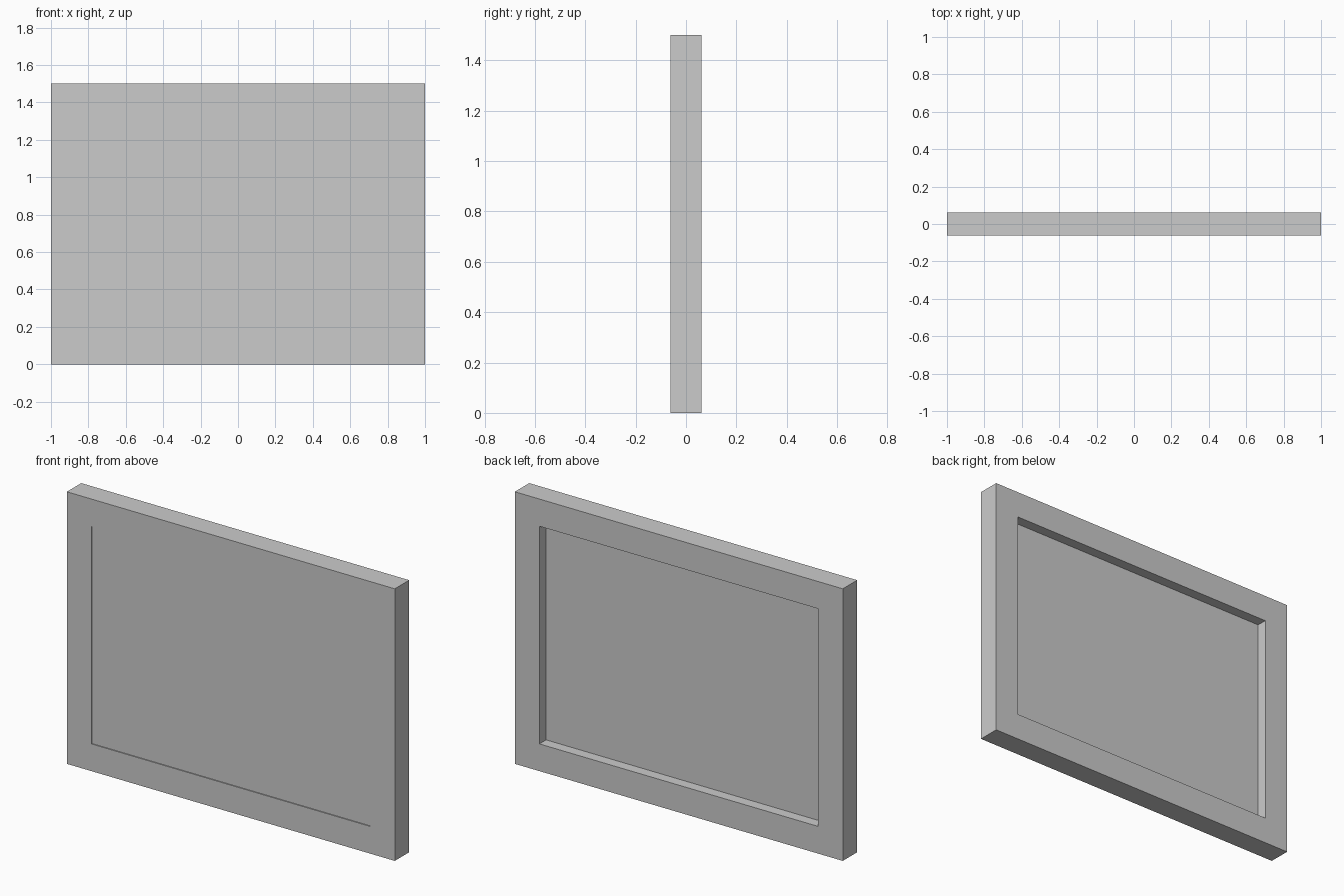
import bpy, bmesh

if "Cube" in bpy.data.objects:
    bpy.data.objects.remove(bpy.data.objects["Cube"])

W, H, D = 2.0, 1.5, 0.125      # outer size of the frame
B = 0.15                       # border width


def finish(name, bm):
    bmesh.ops.recalc_face_normals(bm, faces=bm.faces)
    mesh = bpy.data.meshes.new(name)
    bm.to_mesh(mesh)
    bm.free()
    obj = bpy.data.objects.new(name, mesh)
    bpy.context.collection.objects.link(obj)
    return obj


def loop(bm, inset, y):
    x, z0, z1 = W / 2 - inset, inset, H - inset
    return [bm.verts.new(p) for p in ((-x, y, z0), (x, y, z0), (x, y, z1), (-x, y, z1))]


# Frame: rectangular section swept round four mitred corners
bm = bmesh.new()
rings = [loop(bm, i, y) for i, y in ((0, -D/2), (0, D/2), (B, D/2), (B, -D/2))]
for a, b in zip(rings, rings[1:] + rings[:1]):
    for i in range(4):
        j = (i + 1) % 4
        bm.faces.new((a[i], a[j], b[j], b[i]))
finish("frame", bm)

# Panel: slab filling the opening, set just behind the front face
bm = bmesh.new()
front, back = loop(bm, B, -0.057), loop(bm, B, 0.004)
bm.faces.new(front)
bm.faces.new(back)
for i in range(4):
    j = (i + 1) % 4
    bm.faces.new((front[i], front[j], back[j], back[i]))
finish("panel", bm)
